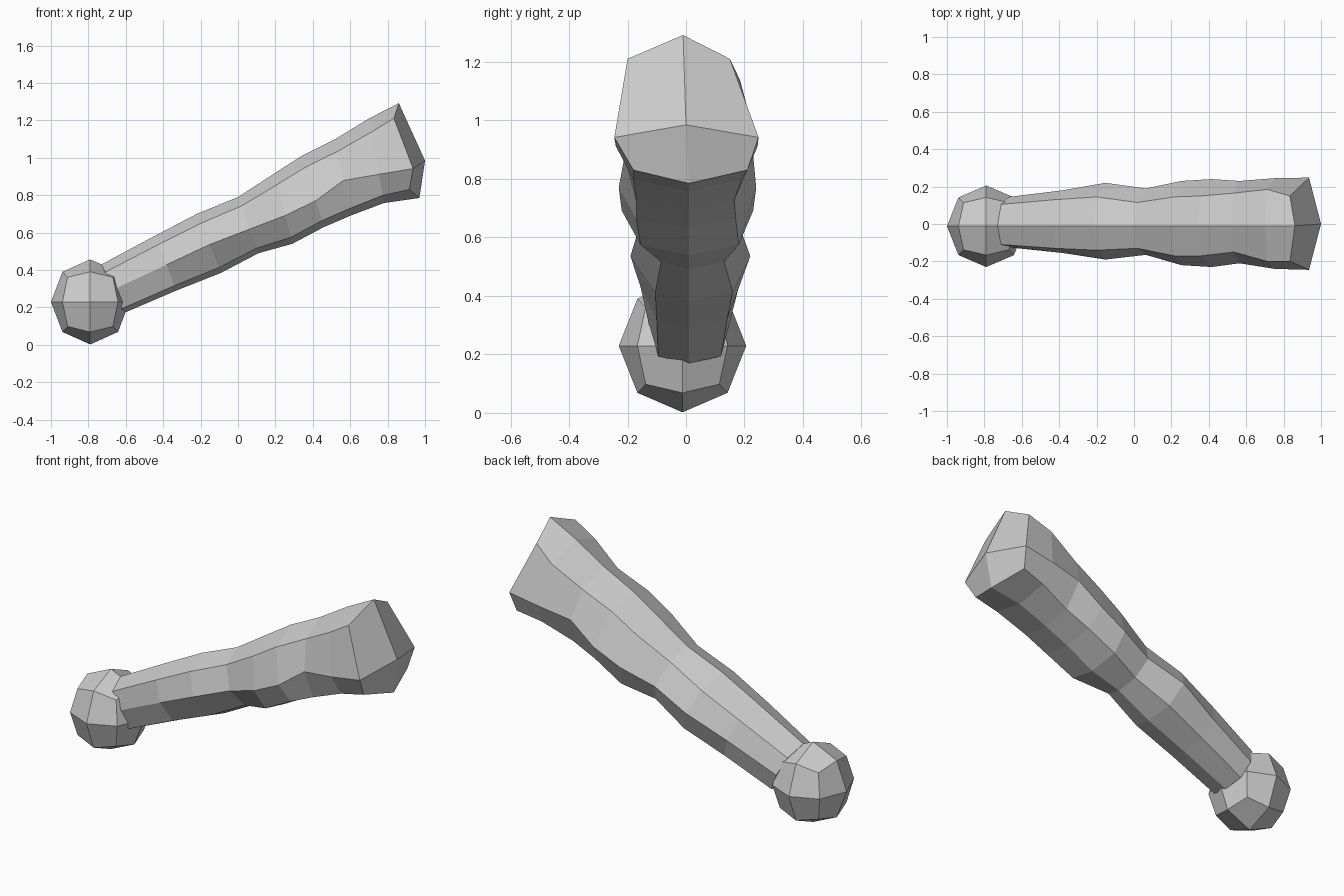
import bpy, bmesh
from mathutils import Vector

if "Cube" in bpy.data.objects:
    bpy.data.objects.remove(bpy.data.objects["Cube"])


def make_object(name, bm):
    bmesh.ops.recalc_face_normals(bm, faces=bm.faces)
    mesh = bpy.data.meshes.new(name)
    bm.to_mesh(mesh)
    bm.free()
    obj = bpy.data.objects.new(name, mesh)
    bpy.context.collection.objects.link(obj)
    return obj


# Rounded fist: a cube split once and pushed out to a ball
bm = bmesh.new()
bmesh.ops.create_cube(bm, size=2)
bmesh.ops.subdivide_edges(bm, edges=bm.edges[:], cuts=1, use_grid_fill=True)
for v in bm.verts:
    n = v.co.normalized()
    v.co = Vector((-0.79 + 0.21 * n.x, -0.012 + 0.218 * n.y, 0.2295 + 0.2275 * n.z))
make_object("ball_fist", bm)

# Arm cross-sections from wrist to shoulder:
# ridge x,z | underside x,z | side height fraction | upper, side, lower y (front, back)
sections = [
    (-0.73, 0.430, -0.61, 0.170, 0.52, -0.11, 0.105, -0.125, 0.145, -0.095, 0.12),
    (-0.44, 0.585, -0.33, 0.290, 0.53, -0.13, 0.13, -0.155, 0.18, -0.10, 0.14),
    (-0.22, 0.700, -0.09, 0.385, 0.52, -0.14, 0.145, -0.19, 0.22, -0.105, 0.16),
    (0.00, 0.790, 0.11, 0.490, 0.57, -0.13, 0.115, -0.165, 0.19, -0.085, 0.13),
    (0.20, 0.920, 0.29, 0.540, 0.60, -0.17, 0.145, -0.22, 0.23, -0.155, 0.18),
    (0.34, 1.010, 0.46, 0.630, 0.63, -0.17, 0.15, -0.23, 0.24, -0.17, 0.17),
    (0.52, 1.100, 0.60, 0.690, 0.54, -0.15, 0.165, -0.21, 0.23, -0.17, 0.165),
    (0.70, 1.210, 0.78, 0.758, 0.66, -0.20, 0.185, -0.24, 0.245, -0.18, 0.19),
    (0.86, 1.292, 0.97, 0.785, 0.69, -0.20, 0.15, -0.245, 0.248, -0.18, 0.21),
]

bm = bmesh.new()
rings = []
for i, (tx, tz, bx, bz, f, uf, ub, sf, sb, lf, lb) in enumerate(sections):
    last = i == len(sections) - 1
    top, bottom = Vector((tx, -0.01, tz)), Vector((bx, 0.01, bz))

    def at(frac, y, back=0.0):
        p = top.lerp(bottom, frac)
        return Vector((p.x - back, y, p.z))

    pull = 0.044 if last else 0.0
    points = [top, at(0.16, uf, pull), at(f, sf), at(0.91, lf, pull), bottom,
              at(0.91, lb, pull), at(f, sb), at(0.16, ub, pull)]
    rings.append([bm.verts.new(p) for p in points])

for a, b in zip(rings, rings[1:]):
    for k in range(8):
        j = (k + 1) % 8
        bm.faces.new((a[k], a[j], b[j], b[k]))
bm.faces.new(rings[0])

# Bulging shoulder end made of four quads
centre = bm.verts.new((1.0, 0, 0.985))
end = rings[-1]
for k in range(0, 8, 2):
    bm.faces.new((centre, end[k], end[k + 1], end[(k + 2) % 8]))
make_object("arm", bm)
